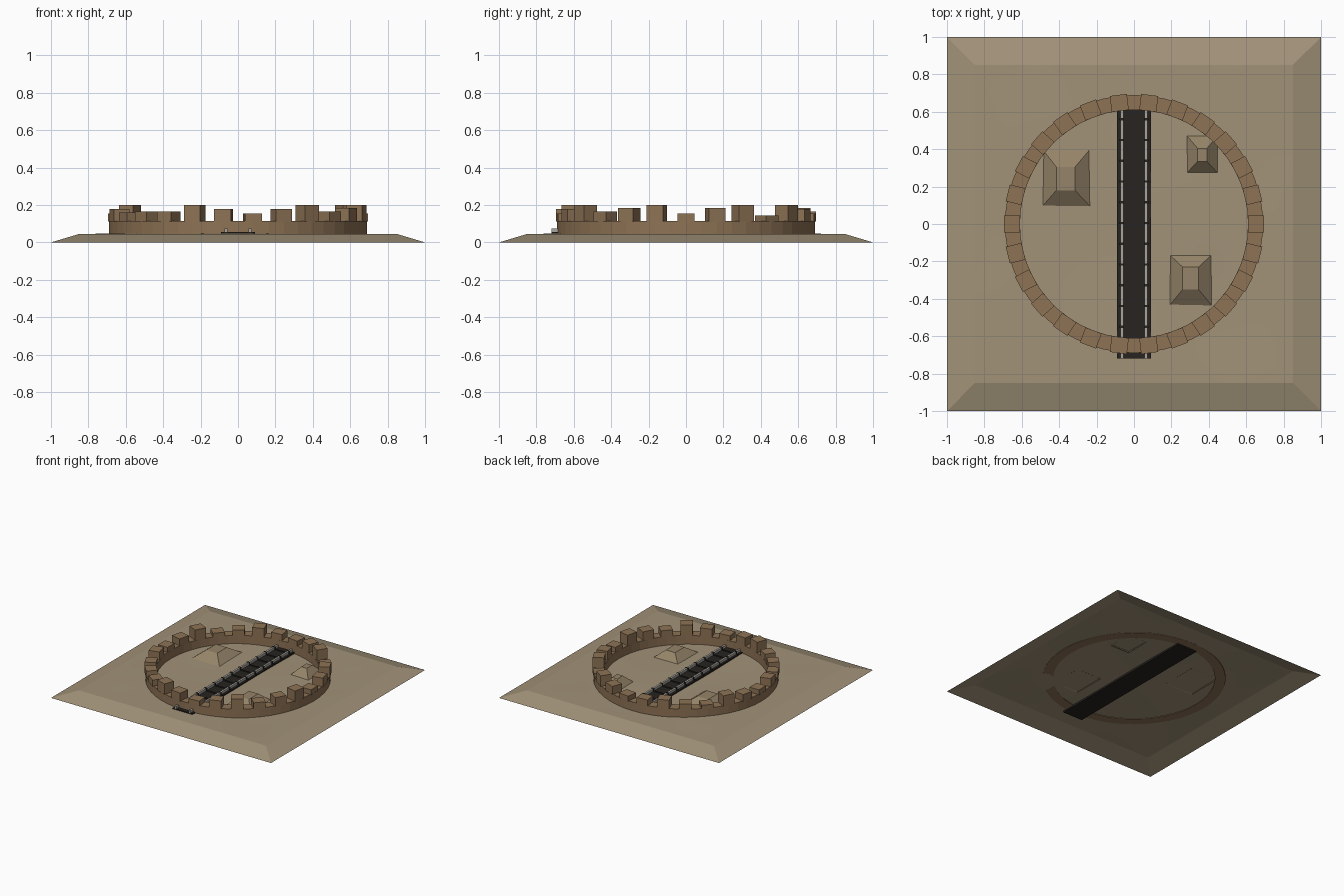
import bpy, bmesh, math
from mathutils import Matrix, Vector

if "Cube" in bpy.data.objects:
    bpy.data.objects.remove(bpy.data.objects["Cube"])


def mat(name, rgb):
    m = bpy.data.materials.new(name)
    m.diffuse_color = (*rgb, 1)
    m.use_nodes = True
    m.node_tree.nodes["Principled BSDF"].inputs["Base Color"].default_value = m.diffuse_color
    return m


SAND = mat("sand", (0.36, 0.29, 0.19))
MOUND = mat("mound_earth", (0.30, 0.23, 0.14))
BRICK = mat("brick", (0.27, 0.17, 0.09))
DARK = mat("dark_timber", (0.02, 0.017, 0.014))
STEEL = mat("worn_steel", (0.40, 0.38, 0.35))


def finish(name, bm, material, smooth=False):
    bmesh.ops.recalc_face_normals(bm, faces=bm.faces)
    me = bpy.data.meshes.new(name)
    bm.to_mesh(me)
    bm.free()
    me.materials.append(material)
    if smooth:
        for p in me.polygons:
            p.use_smooth = True
    ob = bpy.data.objects.new(name, me)
    bpy.context.collection.objects.link(ob)
    return ob


def add_box(bm, x0, x1, y0, y1, z0, z1, rot=None):
    m = Matrix.Translation(((x0 + x1) / 2, (y0 + y1) / 2, (z0 + z1) / 2)) @ \
        Matrix.Diagonal((x1 - x0, y1 - y0, z1 - z0, 1))
    bmesh.ops.create_cube(bm, size=1, matrix=rot @ m if rot else m)


def frustum(bm, base, top, z0, z1, cap):
    # base and top are x0, x1, y0, y1
    def loop(r, z):
        x0, x1, y0, y1 = r
        return [bm.verts.new(c) for c in
                ((x0, y0, z), (x1, y0, z), (x1, y1, z), (x0, y1, z))]
    a, b = loop(base, z0), loop(top, z1)
    for i in range(4):
        j = (i + 1) % 4
        bm.faces.new((a[i], a[j], b[j], b[i]))
    if cap:
        bm.faces.new(b)


# Sloping border of the ground, open underneath
bm = bmesh.new()
frustum(bm, (-1, 1, -1, 1), (-.85, .85, -.85, .85), 0, 0.045, False)
finish("ground_skirt", bm, SAND)

# Gently uneven ground sheet
bm = bmesh.new()
bmesh.ops.create_grid(bm, x_segments=32, y_segments=32, size=0.85)
for v in bm.verts:
    x, y = v.co.x, v.co.y
    fade = min(1, (0.85 - max(abs(x), abs(y))) * 4)
    v.co.z = 0.045 + 0.004 * fade * math.sin(5 * x + 2 * y) * math.cos(4 * y - 2 * x)
finish("ground_surface", bm, SAND, True)

# Three flat-topped earth mounds
for i, (base, top, h) in enumerate((
        ((-.49, -.235, .095, .40), (-.415, -.315, .18, .305), .10),
        ((.28, .45, .27, .475), (.34, .39, .335, .405), .105),
        ((.19, .415, -.435, -.165), (.26, .345, -.35, -.23), .10))):
    bm = bmesh.new()
    frustum(bm, base, top, 0.042, h, True)
    finish(f"mound_{i + 1}", bm, MOUND)

# Circular wall
bm = bmesh.new()
N = 52
rings = []
for r, z in ((.69, .042), (.69, .115), (.61, .115), (.61, .042)):
    rings.append([bm.verts.new((r * math.cos(2 * math.pi * i / N),
                                r * math.sin(2 * math.pi * i / N), z)) for i in range(N)])
for k in range(4):
    a, b = rings[k], rings[(k + 1) % 4]
    for i in range(N):
        j = (i + 1) % N
        bm.faces.new((a[i], a[j], b[j], b[i]))
finish("ring_wall", bm, BRICK)

# Ruined blocks of uneven height on the wall
TOPS = [155, 185, 200, 145, 200, 180, 155, 165, 185, 160, 145, 200, 170,
        155, 180, 160, 165, 165, 200, 180, 155, 180, 200, 165, 185, 200]
bm = bmesh.new()
for i, t in enumerate(TOPS):
    add_box(bm, .609, .695, -.046, .046, .112, t / 1000,
            Matrix.Rotation(2 * math.pi * i / len(TOPS), 4, 'Z'))
finish("wall_blocks", bm, BRICK)

# Track bed, cross ties and rails
Y0, Y1 = -.72, .62
bm = bmesh.new()
add_box(bm, -.09, .09, Y0, Y1, .032, .055)
finish("track_bed", bm, DARK)

bm = bmesh.new()
for i in range(12):
    y = Y0 + .06 + i * (Y1 - Y0 - .12) / 11
    add_box(bm, -.09, .09, y - .006, y + .006, .05, .06)
    for s in (-1, 1):
        add_box(bm, s * .065 - .012, s * .065 + .012, y - .006, y + .006, .05, .077)
finish("cross_ties", bm, DARK)

bm = bmesh.new()
for s in (-1, 1):
    add_box(bm, s * .065 - .008, s * .065 + .008, Y0, Y1, .05, .075)
finish("rails", bm, STEEL)
